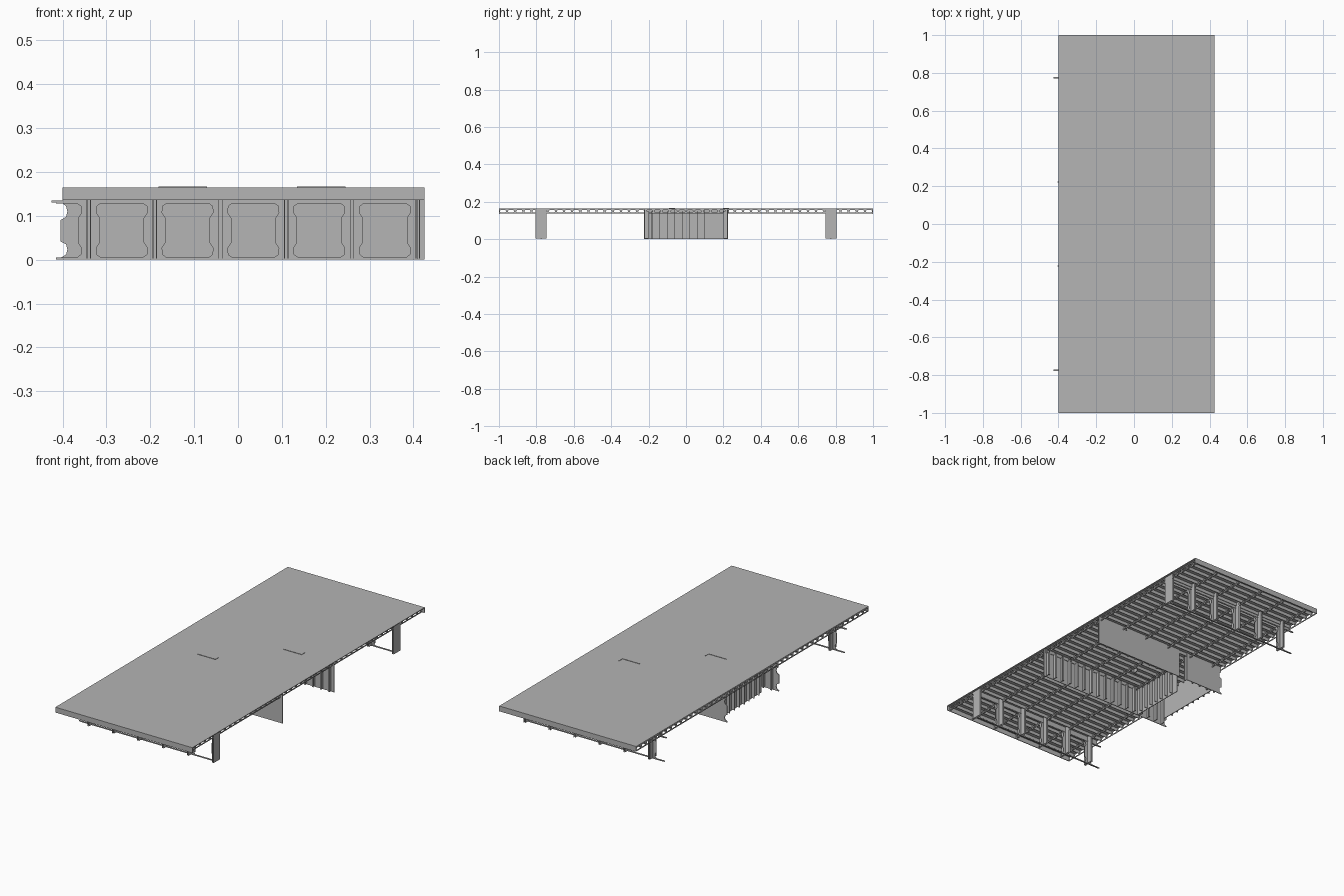
import bpy
import bmesh

cube = bpy.data.objects.get("Cube")
if cube:
    bpy.data.objects.remove(cube)

steel = bpy.data.materials.new("steel_grey")
steel.use_nodes = True
steel.diffuse_color = (0.46, 0.46, 0.46, 1)
steel.node_tree.nodes["Principled BSDF"].inputs["Base Color"].default_value = (0.46, 0.46, 0.46, 1)

TOP, LOW, LEFT, RIGHT = 0.165, 0.136, -0.4, 0.425
FRAMES = [-0.34 + 0.15 * i for i in range(6)]
THIN = 0.004


def finish(name, bm):
    mesh = bpy.data.meshes.new(name)
    bmesh.ops.recalc_face_normals(bm, faces=bm.faces)
    bm.to_mesh(mesh)
    bm.free()
    mesh.materials.append(steel)
    ob = bpy.data.objects.new(name, mesh)
    bpy.context.collection.objects.link(ob)
    return ob


def box(bm, x0, x1, y0, y1, z0, z1):
    vs = bmesh.ops.create_cube(bm, size=1)["verts"]
    bmesh.ops.scale(bm, vec=(x1 - x0, y1 - y0, z1 - z0), verts=vs)
    bmesh.ops.translate(bm, vec=((x0 + x1) / 2, (y0 + y1) / 2, (z0 + z1) / 2), verts=vs)


def thicken(ob, amount):
    mod = ob.modifiers.new("thickness", "SOLIDIFY")
    mod.thickness = amount
    mod.offset = 0


def ring(bm, inner, outer, place, quadrants):
    """Flat plate with a hole, from one quarter outline mirrored around."""
    for sx, sz in quadrants:
        a = [bm.verts.new(place(sx * u, sz * v)) for u, v in inner]
        b = [bm.verts.new(place(sx * u, sz * v)) for u, v in outer]
        for i in range(len(a) - 1):
            bm.faces.new((a[i], a[i + 1], b[i + 1], b[i]))


ALL = [(1, 1), (-1, 1), (-1, -1), (1, -1)]

# Deck plate and the closing plates at both ends
bm = bmesh.new()
box(bm, LEFT, RIGHT, -1, 1, TOP - THIN, TOP)
finish("deck_plate", bm)
bm = bmesh.new()
for s in (-1, 1):
    box(bm, LEFT, RIGHT, s - THIN if s > 0 else s, s if s > 0 else s + THIN, LOW, TOP - THIN)
finish("end_plates", bm)

# Transverse deck stiffeners
CELLS = 46
PITCH = 2 / CELLS
bm = bmesh.new()
for i in range(1, CELLS):
    y = -1 + i * PITCH
    box(bm, LEFT, 0.415, y - 0.0015, y + 0.0015, 0.143, TOP - THIN)
finish("deck_stiffeners", bm)

# Longitudinal deck girders with a row of slots
h, mid, half = PITCH / 2, 0.1495, 0.0125
slot = [(0.0165, 0), (0.0155, 0.004), (0.011, 0.007), (0, 0.007)]
rim = [(h, 0), (h, 0.005), (h, half), (0, half)]
bm = bmesh.new()
for x in [LEFT + 0.002] + FRAMES:
    for i in range(CELLS):
        y = -1 + (i + 0.5) * PITCH
        ring(bm, slot, rim, lambda u, v: (x, y + u, mid + v), ALL)
bmesh.ops.remove_doubles(bm, verts=bm.verts, dist=0.0001)
thicken(finish("deck_girders", bm), 0.003)

# Web frames: openings waisted at the sides, paired uprights between them
hole = [(0.05, 0), (0.05, 0.028), (0.058, 0.04), (0.057, 0.055), (0.048, 0.0615), (0, 0.0615)]
edge = [(0.075, 0), (0.075, 0.028), (0.075, 0.042), (0.075, 0.067), (0.048, 0.067), (0, 0.067)]
for label, yc in (("front", -0.775), ("back", 0.775)):
    bm = bmesh.new()
    for n, x in enumerate(FRAMES):
        cx = x - 0.075
        ring(bm, hole, edge, lambda u, v: (cx + u, yc, 0.067 + v),
             ALL if n else [(1, 1), (1, -1)])
    bmesh.ops.remove_doubles(bm, verts=bm.verts, dist=0.0001)
    thicken(finish(label + "_web", bm), 0.003)
    bm = bmesh.new()
    for x in FRAMES:
        for d in (-0.004, 0.004):
            box(bm, x + d - 0.001, x + d + 0.001, yc - 0.029, yc + 0.029, 0.003, TOP - THIN)
    box(bm, -0.425, 0.41, yc - 0.004, yc + 0.004, 0.131, 0.135)
    box(bm, -0.408, 0.41, yc - 0.004, yc + 0.004, 0, 0.004)
    box(bm, LEFT, 0.41, yc - 0.0015, yc + 0.0015, 0.135, TOP - THIN)
    finish(label + "_uprights", bm)

# Transverse bulkheads: smooth outside, stiffened inside, notched at one end
notched = [(-0.4, 0.16), (-0.4, 0.128), (-0.392, 0.122), (-0.389, 0.11), (-0.392, 0.098),
           (-0.405, 0.09), (-0.405, 0.042), (-0.392, 0.035), (-0.389, 0.023),
           (-0.392, 0.012), (-0.405, 0.004), (-0.405, 0)]
door = (-0.17, -0.12)
for label, yc, s in (("front", -0.222, 1), ("back", 0.222, -1)):
    bm = bmesh.new()
    stop = RIGHT if s > 0 else door[0]
    outline = notched + [(stop, 0), (stop, 0.16)]
    bm.faces.new([bm.verts.new((x, yc, z)) for x, z in outline])
    if s < 0:
        bm.faces.new([bm.verts.new((x, yc, z)) for x, z in
                      ((door[1], 0), (RIGHT, 0), (RIGHT, 0.16), (door[1], 0.16))])
    thicken(finish(label + "_bulkhead", bm), THIN)
    bm = bmesh.new()
    for i in range(17):
        x = -0.37 + i * 0.0485
        if s < 0 and door[0] < x < door[1]:
            continue
        y0, y1 = sorted((yc, yc + s * 0.02))
        box(bm, x - 0.0015, x + 0.0015, y0, y1, 0.005, 0.15)
        box(bm, x - 0.005, x + 0.005, yc + s * 0.02 - 0.001, yc + s * 0.02 + 0.001, 0.005, 0.15)
    finish(label + "_bulkhead_stiffeners", bm)

# Longitudinal bulkheads inside the compartment
for label, x, y0, y1, s in (("inner", -0.21, -0.222, 0.1, 1), ("outer", -0.34, -0.16, 0.222, -1)):
    bm = bmesh.new()
    box(bm, x - 0.002, x + 0.002, y0, y1, 0, 0.16)
    n = int((y1 - y0) / 0.04)
    for i in range(1, n):
        y = y0 + i * (y1 - y0) / n
        xa, xb = sorted((x, x + s * 0.02))
        box(bm, xa, xb, y - 0.0015, y + 0.0015, 0.005, 0.15)
    finish(label + "_long_bulkhead", bm)

# Small bulkhead tips standing just proud of the deck
bm = bmesh.new()
for x, y in ((-0.126, -0.09), (0.19, 0.2)):
    box(bm, x - 0.055, x + 0.055, y - 0.002, y + 0.002, 0.14, TOP + 0.002)
    box(bm, x + 0.051, x + 0.055, y, y + 0.03, 0.14, TOP + 0.002)
finish("deck_tips", bm)
